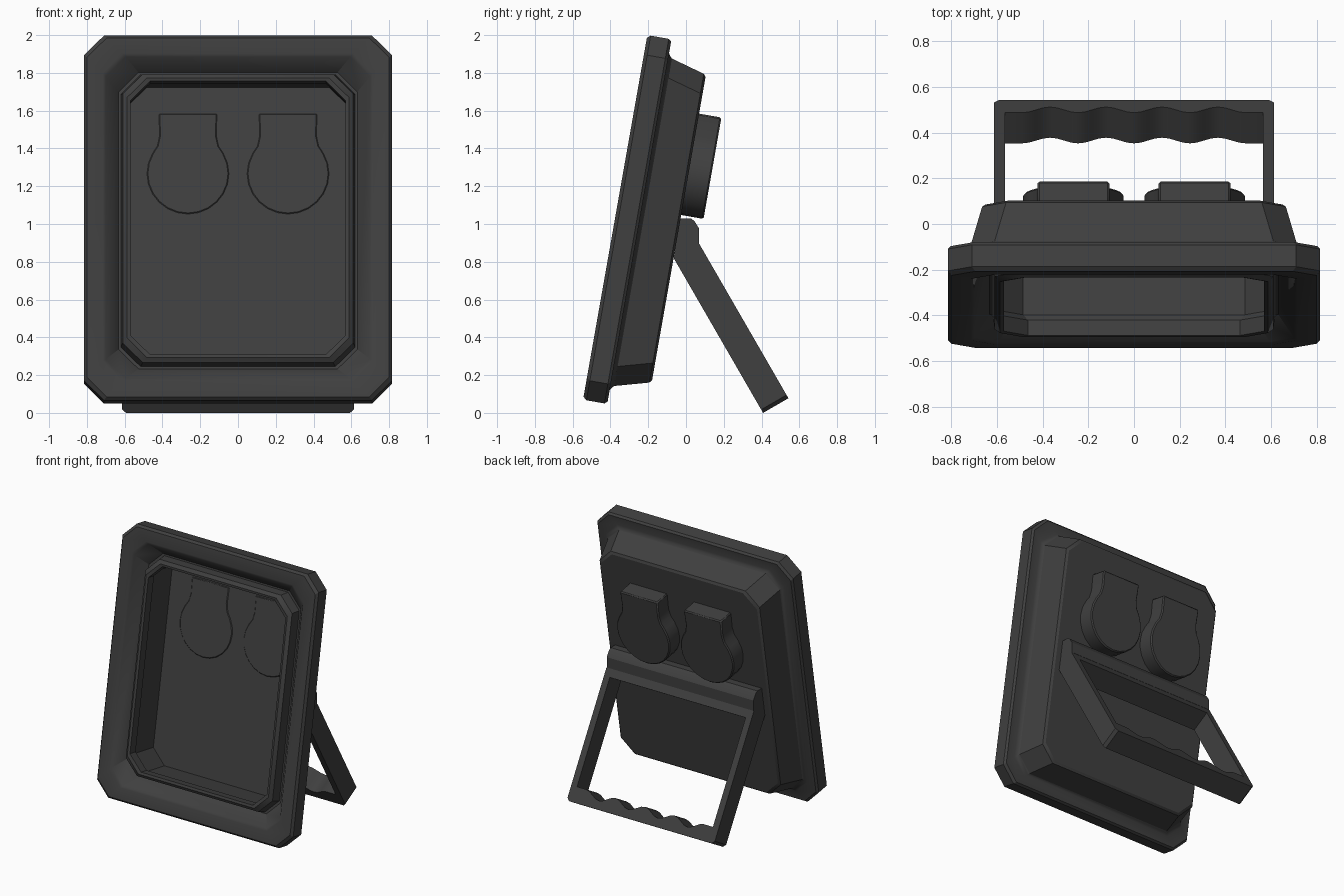
import bpy, bmesh
from math import radians, sin, cos, pi
from mathutils import Matrix

cube = bpy.data.objects.get("Cube")
if cube:
    bpy.data.objects.remove(cube)

plastic = bpy.data.materials.new("dark_grey_plastic")
plastic.use_nodes = True
colour = (0.05, 0.05, 0.05, 1)
plastic.diffuse_color = colour
plastic.node_tree.nodes["Principled BSDF"].inputs["Base Color"].default_value = colour


def finish(bm, name, matrix, bevel=0):
    """Turn a bmesh into a placed, shaded object."""
    bmesh.ops.recalc_face_normals(bm, faces=bm.faces)
    mesh = bpy.data.meshes.new(name)
    bm.to_mesh(mesh)
    bm.free()
    mesh.materials.append(plastic)
    ob = bpy.data.objects.new(name, mesh)
    bpy.context.collection.objects.link(ob)
    ob.matrix_world = matrix
    if bevel:
        mod = ob.modifiers.new("soft_edges", "BEVEL")
        mod.width, mod.segments, mod.limit_method = bevel, 1, "ANGLE"
    bpy.ops.object.select_all(action="DESELECT")
    ob.select_set(True)
    bpy.context.view_layer.objects.active = ob
    bpy.ops.object.shade_smooth_by_angle(angle=radians(28))
    return ob


def prism(name, outline, near, far, matrix, bevel=0):
    """Extrude an XZ outline along Y."""
    bm = bmesh.new()
    rings = [[bm.verts.new((x, y, z)) for x, z in outline] for y in (near, far)]
    loft(bm, rings)
    return finish(bm, name, matrix, bevel)


def loft(bm, rings):
    """Bridge successive rings and cap both ends."""
    for a, b in zip(rings, rings[1:]):
        for i in range(len(a)):
            j = (i + 1) % len(a)
            bm.faces.new((a[i], a[j], b[j], b[i]))
    bm.faces.new(rings[0])
    bm.faces.new(rings[-1])


def block(x0, x1, z0, z1):
    return [(x0, z0), (x1, z0), (x1, z1), (x0, z1)]


def octagon(w, h, c):
    quarter = [(w, h - c), (w - c, h)]
    half = quarter + [(-x, z) for x, z in reversed(quarter)]
    return half + [(-x, -z) for x, z in half]


# Leaning housing: (inset from the outer edge, depth) from inner floor to back
W, H, CHAMFER = 0.815, 0.98, 0.105
lean = Matrix.Translation((0, -0.545, 0.07)) @ Matrix.Rotation(radians(-10), 4, "X")
centre = lean @ Matrix.Translation((0, 0, H))
section = [
    (0.225, 0.33), (0.225, 0.11), (0.245, 0.083),                # inner wall
    (0.245, 0.015), (0.228, 0.01), (0.205, 0.03), (0.195, 0.1),  # bezel
    (0.183, 0.1), (0.115, 0.01), (0.1, 0),                       # sloped frame
    (0.015, 0), (0, 0.018), (0, 0.115), (0.012, 0.13),           # outer rim
    (0.075, 0.13), (0.09, 0.14), (0.1, 0.15),                    # step
    (0.15, 0.33), (0.165, 0.342),                                # back box
]
bm = bmesh.new()
loft(bm, [[bm.verts.new((x, depth, z)) for x, z in octagon(W - inset, H - inset, CHAMFER)]
          for inset, depth in section])
finish(bm, "housing", centre)

# Two rounded lugs with square necks on the back
right_side = [(0.157, 0.325), (0.153, 0.205), (0.165, 0.15)]
arc = [(0.22 * sin(a), 0.22 * cos(a)) for a in (radians(60 + 15 * i) for i in range(8))]
right_side += arc
lug = right_side + [(0, -0.22)] + [(-x, z) for x, z in reversed(right_side)]
for side, x in (("left", 0.265), ("right", -0.265)):
    prism(side + "_back_lug", lug, 0.325, 0.462,
          lean @ Matrix.Translation((x, 0, 1.273)), 0.008)

# Hinge bar across the back
hinge = [(-0.065, 0.82), (-0.03, 1.03), (0.025, 1.03), (0.045, 1.015),
         (0.07, 0.975), (0.07, 0.898)]
prism("hinge_bar", hinge, -0.61, 0.61, Matrix.Rotation(radians(90), 4, "Z"))

# Folding handle that also serves as the stand
LENGTH, THICK, OUTER, INNER = 0.947, 0.155, 0.613, 0.565
stand = Matrix.Translation((0, 0.408, 0)) @ Matrix.Rotation(radians(30), 4, "X")
for side, s in (("left", 1), ("right", -1)):
    x0, x1 = sorted((s * INNER, s * OUTER))
    prism(side + "_stand_arm", block(x0, x1, 0.02, LENGTH), 0, THICK, stand)
prism("stand_top_bar", block(-INNER, INNER, LENGTH - 0.06, LENGTH), 0, THICK, stand)

# Grip bar with finger waves
grip = [(-OUTER + 0.02, 0), (OUTER - 0.02, 0), (OUTER, 0.02), (INNER, 0.02), (INNER, 0.11)]
steps = 32
for i in range(steps + 1):
    x = 0.49 - 0.98 * i / steps
    grip.append((x, 0.085 + 0.025 * cos(2 * pi * x / 0.245)))
grip += [(-INNER, 0.11), (-INNER, 0.02), (-OUTER, 0.02)]
prism("stand_grip", grip, 0, THICK, stand)
